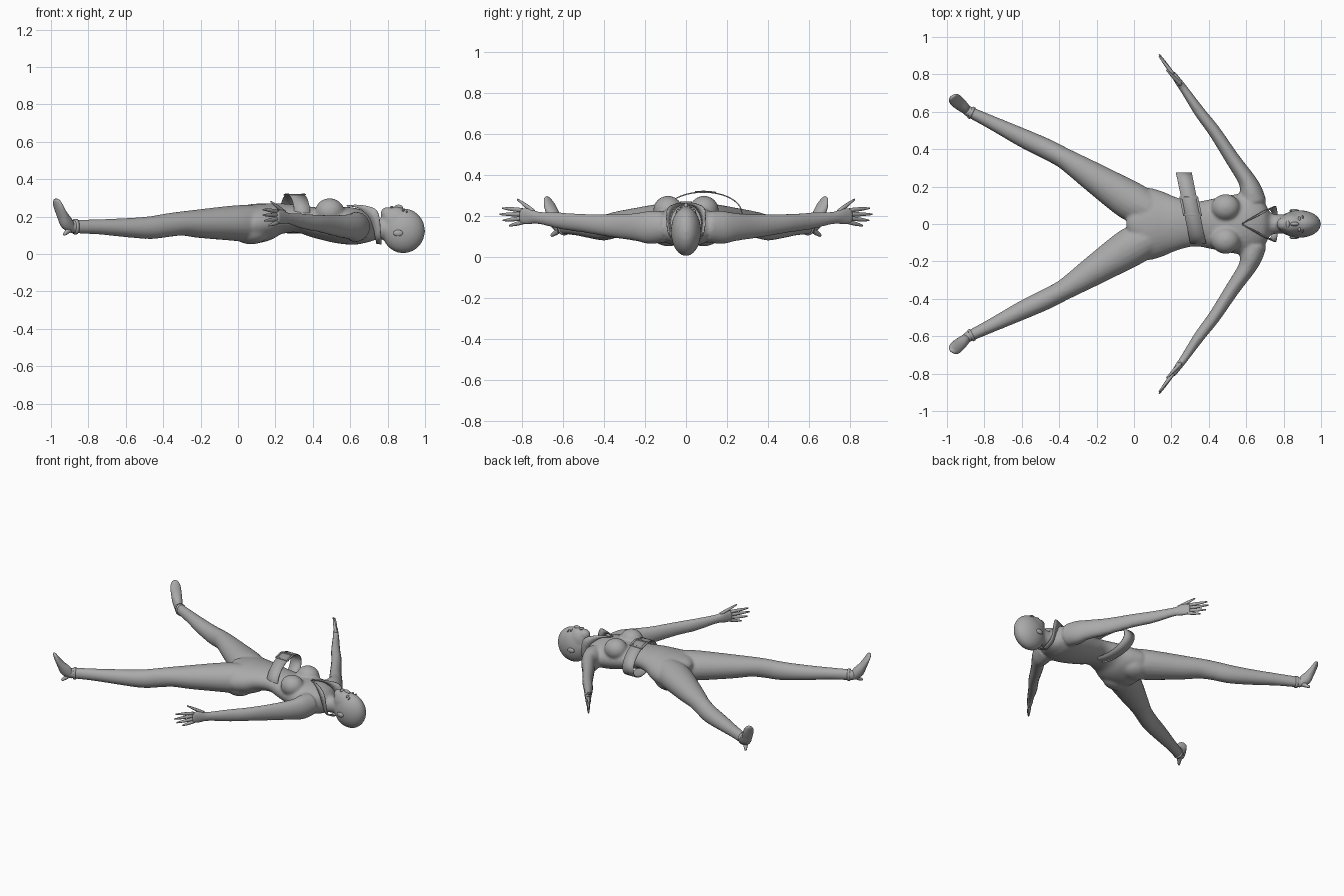
import bpy, bmesh, math
from mathutils import Vector, Matrix

if "Cube" in bpy.data.objects:
    bpy.data.objects.remove(bpy.data.objects["Cube"])

grey = bpy.data.materials.new("soft grey")
grey.diffuse_color = (0.4, 0.4, 0.4, 1)
grey.use_nodes = True
grey.node_tree.nodes["Principled BSDF"].inputs["Base Color"].default_value = grey.diffuse_color


def finish(name, bm, smooth=True):
    bmesh.ops.recalc_face_normals(bm, faces=bm.faces)
    me = bpy.data.meshes.new(name)
    bm.to_mesh(me)
    bm.free()
    me.materials.append(grey)
    for p in me.polygons:
        p.use_smooth = smooth
    ob = bpy.data.objects.new(name, me)
    bpy.context.collection.objects.link(ob)
    return ob


def spline(rows, steps):
    """Catmull-Rom through rows of numbers."""
    out = []
    for i in range(len(rows) - 1):
        a, b, c, d = (rows[max(0, min(len(rows) - 1, i + k))] for k in (-1, 0, 1, 2))
        for j in range(steps):
            t = j / steps
            out.append([0.5 * (2 * q + (r - p) * t + (2 * p - 5 * q + 4 * r - s) * t * t
                               + (3 * q - p - 3 * r + s) * t ** 3)
                        for p, q, r, s in zip(a, b, c, d)])
    return out + [list(rows[-1])]


def loft(bm, rows, sign=1, sides=20, steps=4):
    """Closed tube through rows of (x, y, z, side radius, up radius)."""
    rows = spline(rows, steps)
    pts = [Vector((r[0], r[1] * sign, r[2])) for r in rows]
    rings = []
    for i, p in enumerate(pts):
        d = (pts[min(i + 1, len(pts) - 1)] - pts[max(i - 1, 0)]).normalized()
        side = d.cross(Vector((0, 0, 1))).normalized()
        up = side.cross(d)
        ru, rv = max(rows[i][3], 0.002), max(rows[i][4], 0.002)
        rings.append([bm.verts.new(p + side * ru * math.cos(a) + up * rv * math.sin(a))
                      for a in (2 * math.pi * k / sides for k in range(sides))])
    for a, b in zip(rings, rings[1:]):
        for k in range(sides):
            n = (k + 1) % sides
            bm.faces.new((a[k], a[n], b[n], b[k]))
    bm.faces.new(rings[0])
    bm.faces.new(rings[-1])


def span(rows):
    """(x, y, side radius, z low, z high) to loft rows."""
    return [(x, y, (lo + hi) / 2, r, (hi - lo) / 2) for x, y, r, lo, hi in rows]


def ball(bm, centre, radii):
    m = Matrix.Translation(centre) @ Matrix.Diagonal((*radii, 1))
    bmesh.ops.create_uvsphere(bm, u_segments=24, v_segments=16, radius=1, matrix=m)


# Body: torso, head and limbs fused into one skin
body = bmesh.new()
loft(body, span([
    (-.03, 0, .03, .10, .22), (0, 0, .12, .075, .255), (.06, 0, .19, .055, .265),
    (.14, 0, .178, .068, .272), (.22, 0, .145, .105, .272), (.32, 0, .12, .115, .262),
    (.42, 0, .135, .085, .25), (.52, 0, .155, .06, .252), (.60, 0, .165, .05, .25),
    (.66, 0, .15, .05, .232), (.70, 0, .11, .06, .205), (.735, 0, .058, .075, .185),
    (.80, 0, .05, .08, .19)]), sides=32)
ball(body, (.884, 0, .124), (.116, .074, .12))
ball(body, (.845, 0, .172), (.078, .06, .082))
ball(body, (.798, 0, .215), (.037, .036, .037))

leg = span([
    (.07, .08, .095, .06, .262), (-.02, .125, .105, .07, .26), (-.2, .24, .082, .085, .24),
    (-.3, .305, .067, .098, .228), (-.38, .355, .056, .09, .217), (-.47, .402, .055, .08, .202),
    (-.6, .463, .05, .09, .192), (-.75, .537, .038, .105, .186), (-.87, .595, .03, .11, .183),
    (-.905, .613, .027, .115, .175)])
arm = span([
    (.64, .11, .07, .07, .225), (.625, .18, .06, .063, .225), (.60, .24, .047, .077, .215),
    (.525, .35, .039, .093, .208), (.43, .495, .034, .118, .21), (.35, .60, .03, .133, .216),
    (.268, .72, .022, .16, .222), (.235, .765, .019, .155, .24), (.205, .81, .014, .158, .24)])
for s in (1, -1):
    loft(body, leg, s)
    loft(body, arm, s)
    ball(body, (.49, s * .088, .228), (.078, .072, .07))
    ball(body, (.07, s * .085, .12), (.10, .09, .068))
skin = finish("body", body)
rm = skin.modifiers.new("fuse", 'REMESH')
rm.mode = 'VOXEL'
rm.voxel_size = 0.009
rm.use_smooth_shade = True
sm = skin.modifiers.new("soften", 'SMOOTH')
sm.factor = 0.5
sm.iterations = 6

# Face details and ears
face = bmesh.new()
ball(face, (.858, 0, .247), (.024, .011, .017))
ball(face, (.822, 0, .25), (.010, .02, .008))
for s in (1, -1):
    ball(face, (.884, s * .027, .233), (.007, .014, .009))
    ball(face, (.902, s * .03, .225), (.004, .019, .008))
    ball(face, (.856, s * .072, .112), (.026, .009, .017))
finish("face_details", face)

# Fingers and thumbs
fingers = bmesh.new()
tips = [((.21, .80, .228), (.135, .897, .238)), ((.208, .80, .208), (.134, .908, .208)),
        ((.21, .80, .188), (.142, .893, .178)), ((.214, .795, .17), (.165, .862, .152)),
        ((.25, .745, .222), (.175, .823, .281))]
for s in (1, -1):
    for a, b in tips:
        mid = [(p + q) / 2 for p, q in zip(a, b)]
        loft(fingers, [(*a, .010, .011), (*mid, .009, .010), (*b, .004, .004)], s, 10, 3)
finish("fingers", fingers)

# Pointed shoes, heels and ankle straps
shoes = bmesh.new()
for s in (1, -1):
    loft(shoes, [(-.88, .598, .128, .022, .02), (-.915, .628, .165, .031, .037),
                 (-.94, .65, .21, .035, .026), (-.96, .667, .255, .034, .017),
                 (-.97, .678, .285, .022, .011), (-.972, .681, .295, .008, .005)], s)
    loft(shoes, [(-.895, .61, .14, .020, .02), (-.918, .64, .115, .012, .012),
                 (-.93, .657, .104, .007, .007)], s, 12, 3)
    loft(shoes, [(-.862, .591, .146, .034, .041), (-.876, .598, .146, .034, .041)], s, 24, 1)
finish("shoes", shoes)

# Standing collar with a pointed opening
collar = bmesh.new()
inner = spline([(.58, 0, .256), (.655, .045, .240), (.715, .075, .17),
                (.735, .06, .085), (.738, 0, .06)], 4)
outer = spline([(.585, .004, .262), (.68, .05, .258), (.748, .09, .225),
                (.765, .078, .10), (.768, 0, .055)], 4)
for s in (1, -1):
    pairs = [[collar.verts.new((x, y * s, z)) for x, y, z in (p, q)]
             for p, q in zip(inner, outer)]
    for (a, b), (c, d) in zip(pairs, pairs[1:]):
        collar.faces.new((a, b, d, c))
ob = finish("collar", collar)
ob.modifiers.new("thickness", 'SOLIDIFY').thickness = 0.005


# Loose slanted belt, hanging to one side
def belt_point(a, off, grow=0):
    y = .085 + (.19 + grow) * math.cos(a)
    z = .215 + (.104 + grow) * math.sin(a)
    return (.322 - .2 * y + off, y, z)


def band(name, start, end, lo, hi, grow, thick, n):
    bm = bmesh.new()
    rows = [[bm.verts.new(belt_point(start + (end - start) * i / n, o, grow))
             for o in (lo, hi)] for i in range(n + 1)]
    for (a, b), (c, d) in zip(rows, rows[1:]):
        bm.faces.new((a, b, d, c))
    bmesh.ops.remove_doubles(bm, verts=bm.verts, dist=1e-5)
    o = finish(name, bm)
    o.modifiers.new("thickness", 'SOLIDIFY').thickness = thick


band("belt", 0, 2 * math.pi, -.042, .042, 0, .006, 64)
# Buckle frame: two cross bars and two side bars
for i, (a, b, lo, hi) in enumerate([(1.25, 1.32, -.05, .05), (1.72, 1.79, -.05, .05),
                                    (1.25, 1.79, -.05, -.038), (1.25, 1.79, .038, .05)]):
    band("buckle_bar_%d" % (i + 1), a, b, lo, hi, .004, .006, 8)
